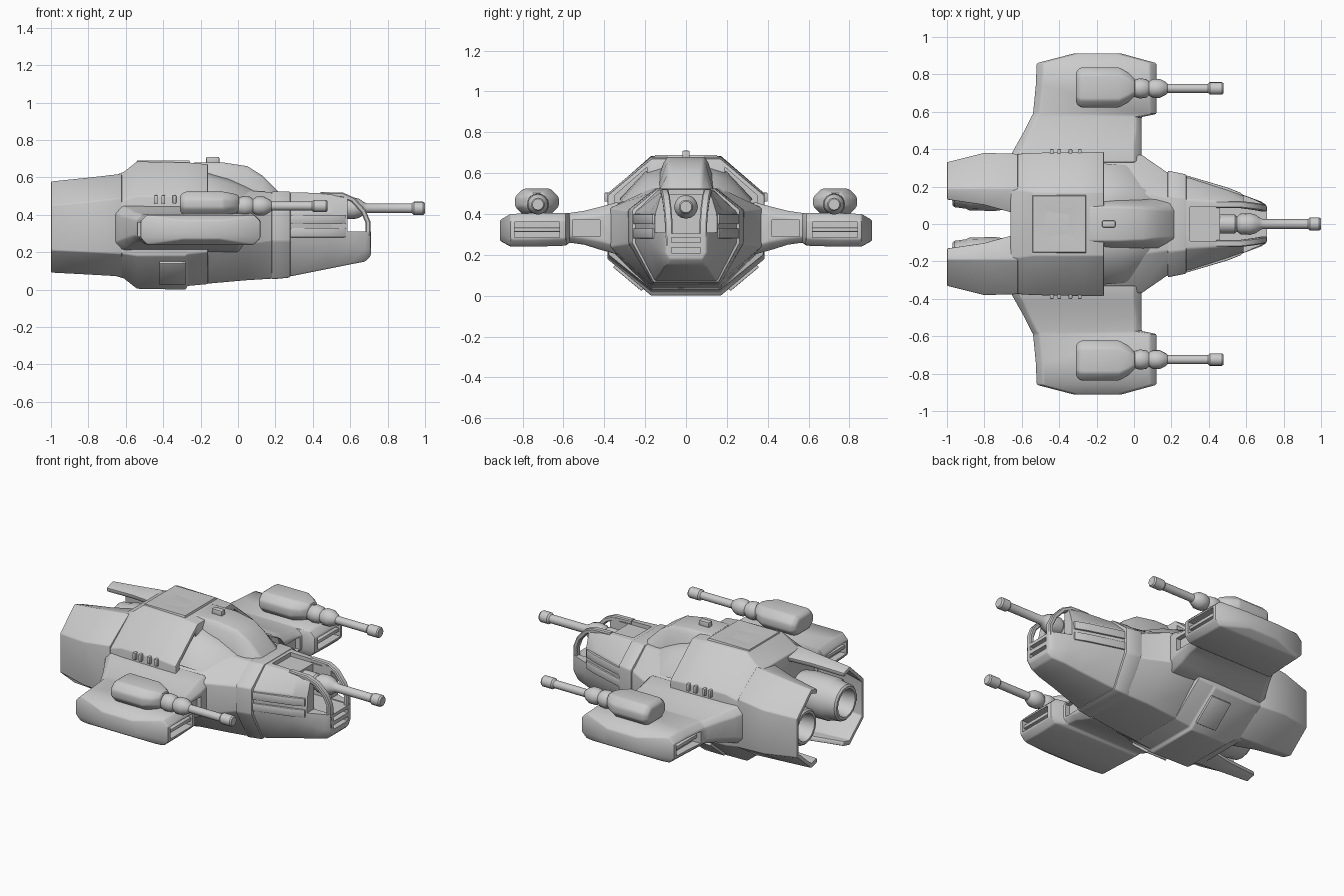
import bpy, bmesh, math
from mathutils import Matrix, Vector

if "Cube" in bpy.data.objects:
    bpy.data.objects.remove(bpy.data.objects["Cube"])


def finish(obj, bevel=0.0, mirror=False, cutters=()):
    bpy.context.view_layer.objects.active = obj
    for o in bpy.context.selected_objects:
        o.select_set(False)
    obj.select_set(True)
    mods = []
    if bevel:
        m = obj.modifiers.new("bevel", 'BEVEL')
        m.width, m.segments, m.angle_limit = bevel, 2, math.radians(28)
        mods.append(m.name)
    for c in cutters:
        m = obj.modifiers.new("cut", 'BOOLEAN')
        m.operation, m.object = 'DIFFERENCE', c
        mods.append(m.name)
    if mirror:
        m = obj.modifiers.new("mirror", 'MIRROR')
        m.use_axis = (False, True, False)
        m.use_mirror_merge = False
        mods.append(m.name)
    for n in mods:
        bpy.ops.object.modifier_apply(modifier=n)
    for c in cutters:
        bpy.data.objects.remove(c)
    bpy.ops.object.shade_smooth_by_angle(angle=math.radians(32))
    return obj


def loft(name, rings):
    """Closed skin through equal-length rings, capped at both ends."""
    bm = bmesh.new()
    rows = [[bm.verts.new(p) for p in r] for r in rings]
    n = len(rows[0])
    for a, b in zip(rows, rows[1:]):
        for i in range(n):
            bm.faces.new((a[i], a[(i + 1) % n], b[(i + 1) % n], b[i]))
    bm.faces.new(rows[0])
    bm.faces.new(rows[-1])
    bmesh.ops.recalc_face_normals(bm, faces=bm.faces)
    me = bpy.data.meshes.new(name)
    bm.to_mesh(me)
    bm.free()
    obj = bpy.data.objects.new(name, me)
    bpy.context.collection.objects.link(obj)
    return obj


def box(name, x0, x1, y0, y1, z0, z1):
    return loft(name, [[(x, y0, z0), (x, y1, z0), (x, y1, z1), (x, y0, z1)] for x in (x0, x1)])


def cutter(*b):
    c = box("cutter", *b)
    c.hide_render = True
    return c


def sym(x, *half):
    """Ring at x from a half outline listed top to bottom on +y."""
    return [(x, y, z) for y, z in half] + [(x, -y, z) for y, z in reversed(half)]


def octo(hu, hv, c):
    return [(-hu, c - hv), (c - hu, -hv), (hu - c, -hv), (hu, c - hv),
            (hu, hv - c), (hu - c, hv), (c - hu, hv), (-hu, hv - c)]


def turned(name, y, z, profile, sides=16):
    """Round part along x from (x, radius) pairs."""
    return loft(name, [[(x, y + r * math.cos(2 * math.pi * i / sides), z + r * math.sin(2 * math.pi * i / sides))
                        for i in range(sides)] for x, r in profile])


# Front hull with nose cavity, roof recess and chin slots
hull = loft("front_hull", [
    sym(-0.30, (.16, .53), (.36, .44), (.37, .22), (.17, .02)),
    sym(0.04, (.16, .53), (.37, .43), (.37, .24), (.17, .05)),
    sym(0.20, (.14, .52), (.26, .41), (.26, .26), (.16, .06)),
    sym(0.30, (.13, .52), (.245, .41), (.245, .26), (.15, .075)),
    sym(0.50, (.12, .515), (.18, .41), (.185, .25), (.12, .115)),
    sym(0.60, (.115, .50), (.145, .40), (.15, .24), (.11, .135)),
    sym(0.68, (.10, .42), (.11, .36), (.12, .22), (.09, .15)),
    sym(0.71, (.09, .36), (.10, .33), (.10, .21), (.08, .18))])
finish(hull, .008, cutters=[
    cutter(.585, .9, -.3, .3, .31, .7), cutter(.46, .9, -.085, .085, .305, .7),
    cutter(.30, .52, -.09, .09, .495, .7),
    cutter(.66, .9, -.07, .07, .21, .235), cutter(.66, .9, -.07, .07, .26, .285)])

# Collar between cockpit deck and nose
finish(loft("nose_collar", [
    sym(0.18, (.15, .525), (.285, .42), (.285, .26), (.165, .055)),
    sym(0.28, (.14, .525), (.265, .42), (.265, .26), (.16, .065))]), .008)

# Layered side plates along the nose
for i, (zt, zb) in enumerate(((.40, .35), (.33, .28))):
    p = loft("nose_side_plate", [[(x, w - .04, zb), (x, w, zb), (x, w, zt), (x, w - .04, zt)]
                                 for x, w in ((.28, .26), (.50, .195), (.575, .165))])
    finish(p, .005, mirror=True)

# Curved guard bars over the nose opening
path = [(.44, .105, .508), (.56, .105, .505), (.615, .098, .48), (.67, .09, .42), (.695, .085, .36), (.695, .085, .29)]
rings = []
for i, p in enumerate(path):
    d = (Vector(path[min(i + 1, 5)]) - Vector(path[max(i - 1, 0)])).normalized()
    side = Vector((0, 1, 0))
    up = d.cross(side).normalized()
    rings.append([Vector(p) + side * u + up * v for u, v in octo(.019, .014, .006)])
finish(loft("nose_guard_bar", rings), mirror=True)

# Mid armour shell with front window pockets
armour = loft("mid_armour", [
    sym(-0.66, (.18, .61), (.365, .46), (.37, .20), (.18, .075)),
    sym(-0.61, (.18, .63), (.375, .48), (.375, .19), (.18, .06)),
    sym(-0.54, (.17, .685), (.38, .50), (.38, .18), (.17, .005)),
    sym(-0.28, (.17, .68), (.385, .50), (.385, .18), (.17, .0)),
    sym(-0.27, (.17, .68), (.385, .50), (.385, .19), (.17, .02)),
    sym(-0.16, (.17, .67), (.385, .49), (.38, .20), (.17, .03))])
cuts = []
for s in (1, -1):
    c = loft("cutter", [[(x, s * y, z) for y, z in ((.19, .53), (.19, .63), (.35, .49), (.35, .44))]
                        for x in (-.26, 0)])
    c.hide_render = True
    cuts.append(c)
finish(armour, .01, cutters=cuts)

# Roof panel with crossed creases, side ribs and belly plates
finish(loft("roof_panel", [
    [(-.4 + sx * a, sy * b, z) for sx, sy in ((-1, -1), (1, -1), (1, 1), (-1, 1))]
    for a, b, z in ((.15, .165, .66), (.14, .15, .69), (.11, .11, .69), (.01, .01, .675))]))
for x in (-.45, -.41, -.35, -.30):
    finish(box("side_rib", x, x + .02, .33, .40, .46, .505), .005, mirror=True)
plate = box("belly_plate", -.07, .07, -.09, .09, -.012, .012)
plate.data.transform(Matrix.Translation((-.35, .28, .09)) @ Matrix.Rotation(math.radians(40), 4, 'X'))
finish(plate, .004, mirror=True)

# Cockpit canopy and its side struts
finish(loft("canopy", [
    sym(-.24, (.09, .68), (.11, .65), (.17, .50)),
    sym(-.08, (.09, .68), (.11, .65), (.16, .50)),
    sym(.05, (.085, .66), (.10, .635), (.145, .50)),
    sym(.13, (.075, .61), (.09, .595), (.14, .50)),
    sym(.22, (.07, .52), (.08, .515), (.12, .50))]), .008)
finish(loft("canopy_side", [
    [(-.2, .10, .64), (-.2, .20, .61), (-.2, .33, .47), (-.2, .10, .47)],
    [(-.05, .10, .60), (-.05, .19, .57), (-.05, .32, .46), (-.05, .10, .46)],
    [(.10, .10, .52), (.10, .14, .52), (.10, .22, .46), (.10, .10, .46)]]), .008, mirror=True)
finish(box("roof_sensor", -.17, -.10, -.018, .018, .67, .71), .006)

# Engine cowls: C-shaped shells open towards the centre line
rings = []
for x, yi, yo, zt, zb in ((-1, .13, .33, .58, .09), (-.80, .10, .38, .60, .08), (-.62, .05, .375, .62, .07)):
    ym = .19
    outer = [(yi, zt - .02), (ym, zt), (yo, zt - .13), (yo, zb + .12), (ym, zb), (yi, zb + .015)]
    inner = [(.17 + (y - .17) * .88, .34 + (z - .34) * .88) for y, z in reversed(outer)]
    rings.append([(x, y, z) for y, z in outer + inner])
finish(loft("engine_cowl", rings), .006, mirror=True)
for s in (1, -1):
    finish(turned("engine_nozzle", s * .2, .34, [(-.60, .11), (-.74, .13), (-.88, .128), (-.90, .118), (-.96, .11),
                                                  (-.97, .10), (-.97, .085), (-.85, .065), (-.83, .02)]))

# Wings ending in pods, with slots front and back
rings = []
for y, xf, xr, zt, zb, c in ((.33, .04, -.68, .46, .20, .04), (.42, .04, -.63, .435, .225, .04),
                             (.50, .04, -.585, .415, .25, .03), (.572, .04, -.55, .405, .26, .03),
                             (.588, .12, -.54, .405, .245, .035), (.74, .12, -.525, .405, .24, .035),
                             (.86, .12, -.52, .40, .24, .035), (.912, -.07, -.32, .37, .27, .03)):
    cx, cz = (xf + xr) / 2, (zt + zb) / 2
    rings.append([(cx + u, y, cz + v) for u, v in octo((xf - xr) / 2, (zt - zb) / 2, c)])
finish(loft("wing", rings), .008, mirror=True, cutters=[
    cutter(.07, .2, .62, .84, .285, .36), cutter(-.7, -.48, .62, .84, .285, .36),
    cutter(.01, .06, .42, .555, .29, .37)])
for name, x in (("front_slot_bar", .07), ("rear_slot_bar", -.51)):
    finish(box(name, x, x + .04, .61, .85, .312, .334), .005, mirror=True)

# Wing gun housings
finish(loft("gun_housing", [
    [(x, .73 + u, .46 + v) for u, v in octo(hy, hz, c)]
    for x, hy, hz, c in ((-.31, .085, .045, .03), (-.285, .107, .064, .04), (-.08, .107, .064, .04),
                         (-.03, .08, .055, .035), (.005, .045, .045, .02))]), .01, mirror=True)

# Gun barrels: two on the wings and one in the nose
for s in (1, -1):
    finish(turned("wing_gun_barrel", s * .725, .447, [
        (-.04, .05), (.0, .045), (.03, .054), (.065, .05), (.08, .038), (.10, .05), (.14, .05), (.17, .034),
        (.18, .024), (.395, .024), (.405, .033), (.47, .033), (.478, .027)]))
finish(turned("nose_gun_barrel", 0, .435, [
    (.44, .05), (.54, .05), (.55, .04), (.57, .055), (.62, .058), (.65, .05), (.67, .035), (.69, .026),
    (.93, .026), (.94, .035), (.99, .035), (1.0, .028)]))
